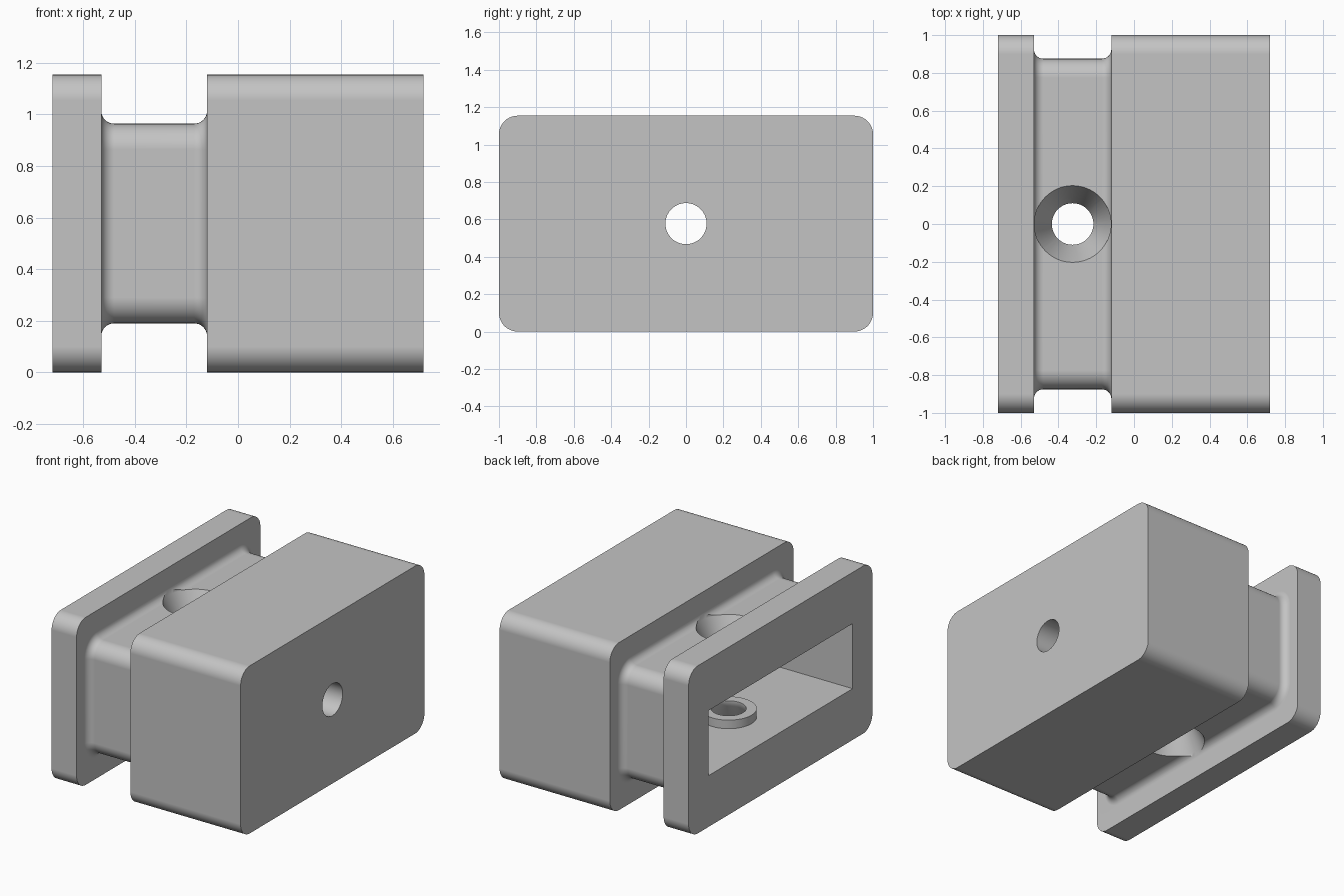
import bpy, bmesh
from math import sin, cos, pi
from mathutils import Matrix, Vector

if "Cube" in bpy.data.objects:
    bpy.data.objects.remove(bpy.data.objects["Cube"])

MID = 0.577          # height of the centre line
GROOVE_X = -0.325    # middle of the groove
HOLE_R = 0.11

grey = bpy.data.materials.new("plain grey")
grey.use_nodes = True
COLOUR = (0.55, 0.55, 0.55, 1)
grey.diffuse_color = COLOUR
grey.node_tree.nodes["Principled BSDF"].inputs["Base Color"].default_value = COLOUR


def finish(name, bm):
    bmesh.ops.recalc_face_normals(bm, faces=bm.faces)
    mesh = bpy.data.meshes.new(name)
    bm.to_mesh(mesh)
    bm.free()
    mesh.materials.append(grey)
    obj = bpy.data.objects.new(name, mesh)
    bpy.context.collection.objects.link(obj)
    return obj


def bridge(bm, rings):
    """Skin a row of equal rings and cap both ends."""
    for a, b in zip(rings, rings[1:]):
        for i in range(len(a)):
            j = (i + 1) % len(a)
            bm.faces.new((a[i], a[j], b[j], b[i]))
    bm.faces.new(rings[0])
    bm.faces.new(rings[-1])


def rounded_ring(bm, x, hy, hz, r, steps=10):
    ring = []
    for k, (sy, sz) in enumerate(((1, 1), (-1, 1), (-1, -1), (1, -1))):
        for i in range(steps + 1):
            a = (k + i / steps) * pi / 2
            ring.append(bm.verts.new((x, sy * (hy - r) + r * cos(a),
                                      MID + sz * (hz - r) + r * sin(a))))
    return ring


def turned(name, profile, origin, axis, segments=64):
    """Solid of revolution from (radius, distance along axis) pairs."""
    bm = bmesh.new()
    turn = Matrix.Translation(origin) @ Vector((0, 0, 1)).rotation_difference(Vector(axis)).to_matrix().to_4x4()
    rings = [[bm.verts.new(turn @ Vector((r * cos(2 * pi * i / segments),
                                          r * sin(2 * pi * i / segments), h)))
              for i in range(segments)] for r, h in profile]
    bridge(bm, rings)
    return finish(name, bm)


def combine(target, tool, operation):
    mod = target.modifiers.new(operation, 'BOOLEAN')
    mod.operation, mod.object, mod.solver = operation, tool, 'EXACT'
    bpy.context.view_layer.objects.active = target
    bpy.ops.object.modifier_apply(modifier=mod.name)
    bpy.data.objects.remove(tool)


# Block with a filleted groove running all round
FILLET = 0.05
arc = [(FILLET * (1 - sin(t)), FILLET * (1 - cos(t))) for t in [i * pi / 16 for i in range(9)]]
left, right = -0.53, -0.12
bm = bmesh.new()
rings = [rounded_ring(bm, x, 1, MID, 0.1) for x in (-0.72, left)]
for rise, run in arc:
    rings.append(rounded_ring(bm, left + run, 0.875 + rise, 0.387 + rise, 0.1 + rise))
for rise, run in reversed(arc):
    rings.append(rounded_ring(bm, right - run, 0.875 + rise, 0.387 + rise, 0.1 + rise))
rings += [rounded_ring(bm, x, 1, MID, 0.1) for x in (right, 0.72)]
bridge(bm, rings)
block = finish("grooved_block", bm)

# Rectangular pocket open at the flange end
bm = bmesh.new()
bmesh.ops.create_cube(bm, size=1, matrix=Matrix.Translation((-0.15, 0, MID)) @ Matrix.Diagonal((1.4, 1.57, 0.448, 1)))
combine(block, finish("pocket_cutter", bm), 'DIFFERENCE')

# Bosses inside the pocket and countersunk holes, above and below
for s in (1, -1):
    centre = (GROOVE_X, 0, MID)
    combine(block, turned("boss", [(0.175, 0.165), (0.175, 0.26)], centre, (0, 0, s)), 'UNION')
    profile = [(HOLE_R, 0.1), (HOLE_R, 0.2), (0.203, 0.387), (0.203, 0.56)]
    combine(block, turned("countersink_cutter", profile, centre, (0, 0, s)), 'DIFFERENCE')

# Round hole through the solid end
combine(block, turned("end_hole_cutter", [(HOLE_R, 0.4), (HOLE_R, 0.9)], (0, 0, MID), (1, 0, 0)), 'DIFFERENCE')

# Smooth curved areas, keep flats flat
bpy.ops.object.select_all(action='DESELECT')
block.select_set(True)
bpy.context.view_layer.objects.active = block
bpy.ops.object.shade_smooth_by_angle(angle=pi / 6)
weighted = block.modifiers.new("flat_faces", 'WEIGHTED_NORMAL')
weighted.keep_sharp = True
